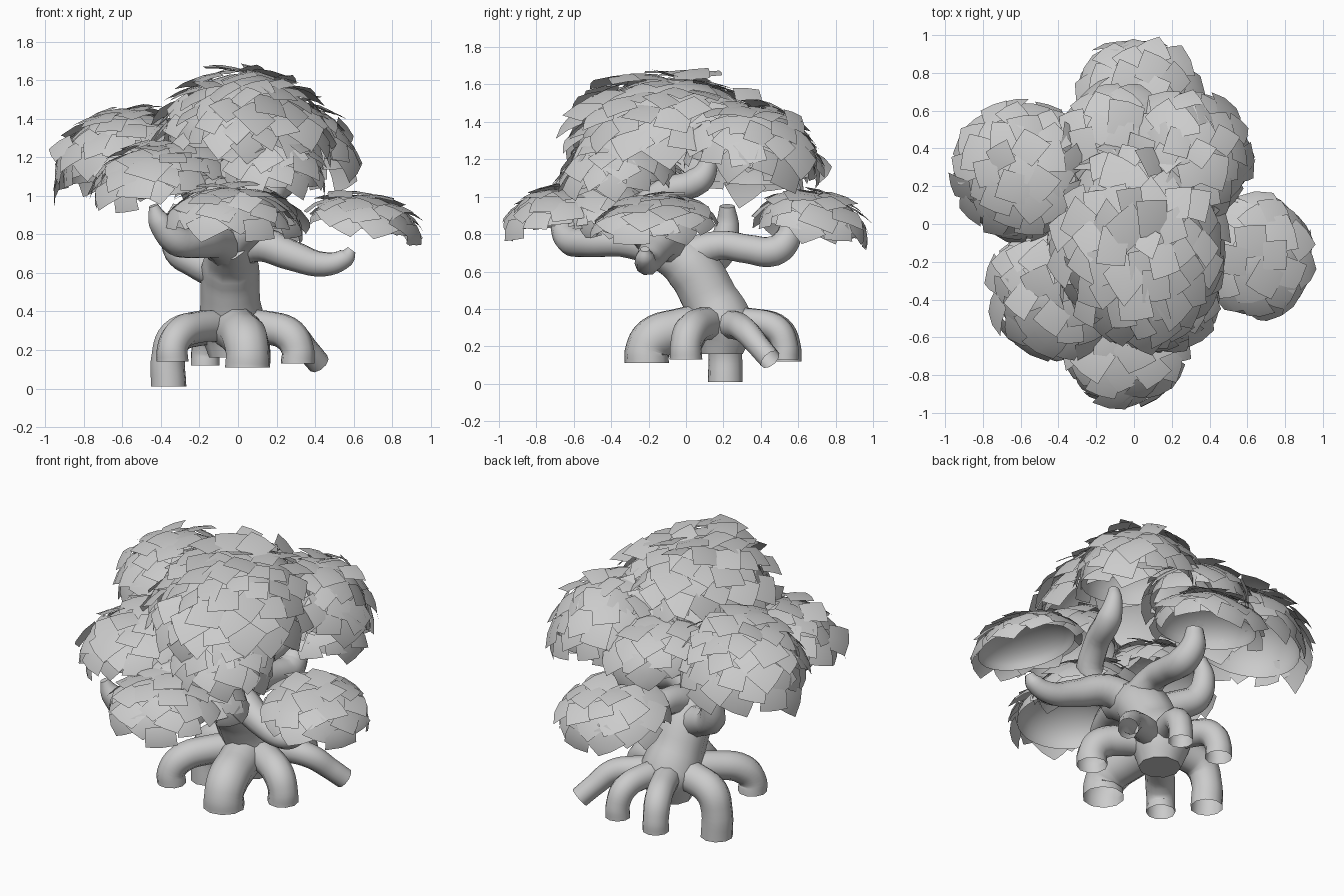
import bpy, bmesh, math, random
from mathutils import Vector, Matrix

random.seed(4)
cube = bpy.data.objects.get("Cube")
if cube:
    bpy.data.objects.remove(cube)

# One plain clay material
clay = bpy.data.materials.new("plain_grey")
clay.use_nodes = True
GREY = (0.6, 0.6, 0.6, 1)
clay.diffuse_color = GREY
clay.node_tree.nodes["Principled BSDF"].inputs["Base Color"].default_value = GREY


def tube(name, points, capped=True):
    """Smooth tapered tube through (x, y, z, radius) points."""
    cu = bpy.data.curves.new(name, "CURVE")
    cu.dimensions = "3D"
    cu.bevel_depth = 1.0
    cu.bevel_resolution = 3
    cu.resolution_u = 5
    cu.use_fill_caps = capped
    sp = cu.splines.new("BEZIER")
    sp.bezier_points.add(len(points) - 1)
    for bp, (x, y, z, r) in zip(sp.bezier_points, points):
        bp.co = (x, y, z)
        bp.radius = r
        bp.handle_left_type = bp.handle_right_type = "AUTO"
    ob = bpy.data.objects.new(name, cu)
    bpy.context.collection.objects.link(ob)
    bpy.ops.object.select_all(action="DESELECT")
    ob.select_set(True)
    bpy.context.view_layer.objects.active = ob
    bpy.ops.object.convert(target="MESH")
    ob = bpy.context.object
    ob.data.materials.clear()
    ob.data.materials.append(clay)
    bpy.ops.object.shade_smooth_by_angle(angle=math.radians(50))


def foliage(name, centre, radii, tilt, lean=None):
    """Open half dome shingled with bent leaf cards, tilted towards lean."""
    bm = bmesh.new()
    shape = Matrix.Diagonal(Vector(radii))

    # inner shell: upper half of a sphere
    bmesh.ops.create_uvsphere(bm, u_segments=28, v_segments=16, radius=0.92)
    low = [v for v in bm.verts if v.co.z < -0.01]
    bmesh.ops.delete(bm, geom=low, context="VERTS")
    for v in bm.verts:
        v.co = shape @ v.co

    # leaf cards spread evenly from the top to just under the rim
    mean = sum(radii) / 3
    size = 0.08 / mean
    count = int(2.9 / size ** 2)
    for i in range(count):
        z = 1 - 1.04 * (i + 0.5) / count
        turn = i * math.pi * (3 - math.sqrt(5))
        flat = math.sqrt(1 - z * z)
        n = Vector((flat * math.cos(turn), flat * math.sin(turn), z))
        side = Vector((-math.sin(turn), math.cos(turn), 0))
        side = Matrix.Rotation(random.uniform(-0.9, 0.9), 3, n) @ side
        down = side.cross(n)
        if down.z > 0:
            down = -down
        w = size * random.uniform(0.75, 1.15)
        lift = random.uniform(0.03, 0.17)
        skew = random.uniform(-0.05, 0.05)
        base = random.uniform(0.93, 1.0)
        grid = []
        for b in (-1, 0, 1):
            for a in (-1, 0, 1):
                p = n + side * a * w + down * b * w * 0.9
                p = p.normalized() * (base + lift * (b + 1) / 2 + skew * a)
                grid.append(bm.verts.new(shape @ p))
        for r in (0, 1):
            for c in (0, 1):
                k = 3 * r + c
                bm.faces.new((grid[k], grid[k + 3], grid[k + 4], grid[k + 1]))

    # lean away from the trunk unless told otherwise, then move into place
    out = Vector(lean or (centre[0], centre[1], 0))
    axis = Vector((0, 0, 1)).cross(out).normalized()
    bm.transform(Matrix.Translation(centre) @ Matrix.Rotation(math.radians(tilt), 4, axis))
    me = bpy.data.meshes.new(name)
    bm.to_mesh(me)
    bm.free()
    me.shade_smooth()
    me.materials.append(clay)
    bpy.context.collection.objects.link(bpy.data.objects.new(name, me))


# Leaning trunk
tube("trunk", [(-.03, .19, .16, .12), (-.03, .19, .31, .18), (-.04, .13, .45, .155),
               (-.04, .02, .63, .15), (-.04, -.1, .71, .125), (-.05, -.22, .76, .1)])

# Branches
tube("left_branch", [(-.04, -.06, .7, .1), (.1, -.12, .75, .095), (.28, -.18, .69, .08),
                     (.45, -.21, .645, .065), (.56, -.22, .68, .05), (.59, -.22, .72, .025)])
tube("back_branch", [(-.02, .0, .68, .1), (.0, .18, .74, .08), (.02, .33, .72, .08),
                     (.03, .47, .71, .085), (.02, .54, .77, .075), (.02, .56, .88, .05)])
tube("front_branch", [(-.06, -.12, .73, .11), (-.12, -.34, .76, .085), (-.22, -.53, .755, .08),
                      (-.32, -.62, .77, .08), (-.41, -.67, .87, .06), (-.44, -.69, .95, .025)])
tube("right_branch", [(-.08, .06, .6, .1), (-.22, .14, .66, .085), (-.31, .19, .72, .08),
                      (-.33, .22, .84, .065), (-.3, .22, .95, .04)])
tube("upper_branch", [(-.02, -.18, .76, .09), (.1, -.25, .88, .08), (.18, -.12, 1.02, .075),
                      (.24, .07, 1.09, .075), (.25, .12, 1.18, .05), (.25, .12, 1.25, .03)])

# Arched roots with open ends: (x, y, z, radius) of each foot
HUB = Vector((-.03, .17, 0))
feet = {"right_root": (-.36, .21, .01, .09), "front_root": (.05, -.21, .11, .115),
        "left_root": (.31, 0, .13, .085), "back_right_root": (-.17, .54, .12, .075),
        "back_root": (.1, .53, .13, .07), "front_right_root": (-.34, -.17, .14, .08)}
for name, (x, y, z, r) in feet.items():
    foot = Vector((x, y, 0))
    path = [(*HUB.xy, .32, r * 1.1)]
    for f, h in ((.55, .4 - r), (.88, .36 - r)):
        path.append((*HUB.lerp(foot, f).xy, h, r * 1.05))
    path += [(x, y, max(z + .07, .17), r), (x, y, z, r * 1.04)]
    tube(name, path, capped=False)
tube("back_left_root", [(*HUB.xy, .32, .08), (.16, .27, .31, .075), (.28, .32, .28, .07),
                        (.36, .39, .2, .062), (.42, .45, .13, .06)], capped=False)

# Foliage pads
foliage("crown_foliage", (.03, -.09, 1.25), (.43, .53, .42), 0)
foliage("upper_back_foliage", (.27, .34, 1.18), (.33, .35, .33), 8)
foliage("upper_front_foliage", (.17, -.37, 1.07), (.28, .29, .27), 6)
foliage("inner_back_foliage", (-.12, .42, 1.16), (.29, .31, .22), 6)
foliage("right_back_foliage", (-.58, .27, 1.13), (.36, .35, .33), 12)
foliage("right_front_foliage", (-.41, -.35, 1.03), (.34, .34, .25), 10)
foliage("front_foliage", (-.06, -.67, .85), (.31, .29, .21), 6)
foliage("inner_front_foliage", (.0, -.42, .92), (.33, .25, .17), 20, (1, 0, 0))
foliage("left_foliage", (.66, -.16, .84), (.29, .32, .17), 11)
foliage("back_foliage", (.03, .67, .82), (.31, .31, .22), 10)
